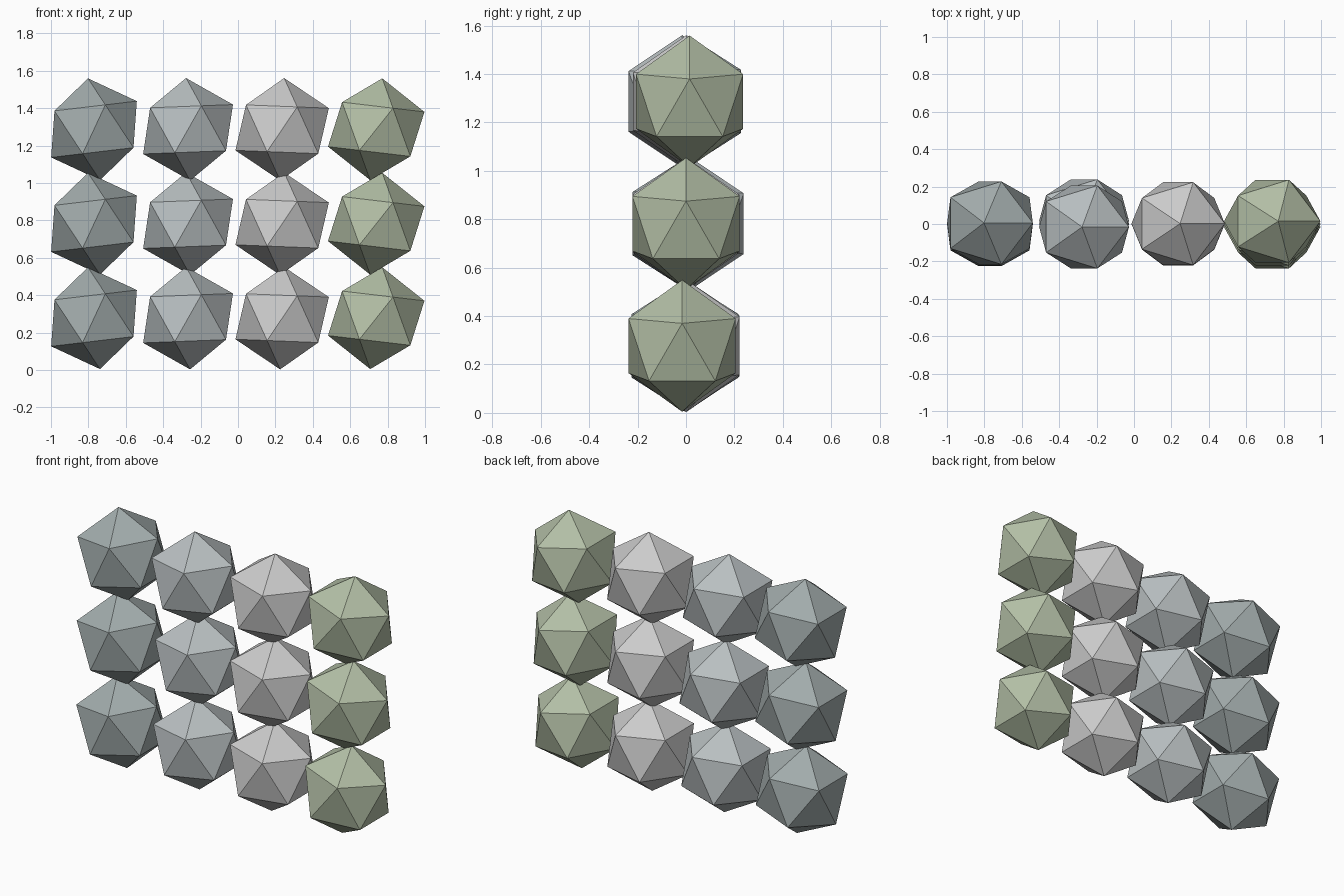
import bpy
import math

if "Cube" in bpy.data.objects:
    bpy.data.objects.remove(bpy.data.objects["Cube"])

# A 4 x 3 wall of faceted stones, each column tinted and tilted a little more
COLS = [("slate", (0.36, 0.41, 0.41)), ("blue_grey", (0.48, 0.52, 0.53)),
        ("pale_grey", (0.56, 0.56, 0.55)), ("moss", (0.45, 0.52, 0.38))]
# small depth offsets per column, bottom row to top row
DEPTH = [(-0.004, 0.0, 0.006), (0.0, 0.017, -0.016), (0.0, 0.0, 0.002), (-0.016, 0.0, 0.015)]
RADIUS, STEP_X, STEP_Z = 0.274, 0.503, 0.505


def stone(name, loc, tilt, mat):
    bpy.ops.mesh.primitive_ico_sphere_add(subdivisions=1, radius=RADIUS, location=loc,
                                          rotation=(0, math.radians(tilt), 0))
    ob = bpy.context.object
    ob.name = name
    ob.scale = (1, 0.95, 1)
    ob.data.materials.append(mat)


for i, (tint, rgb) in enumerate(COLS):
    mat = bpy.data.materials.new(tint)
    mat.diffuse_color = (*rgb, 1)
    mat.use_nodes = True
    mat.node_tree.nodes["Principled BSDF"].inputs["Base Color"].default_value = mat.diffuse_color
    for j in range(3):
        stone(f"stone_{tint}_row_{j + 1}",
              (-0.77 + STEP_X * i, DEPTH[i][j], 0.277 + STEP_Z * j),
              (i - 1.5) * 4.5, mat)
